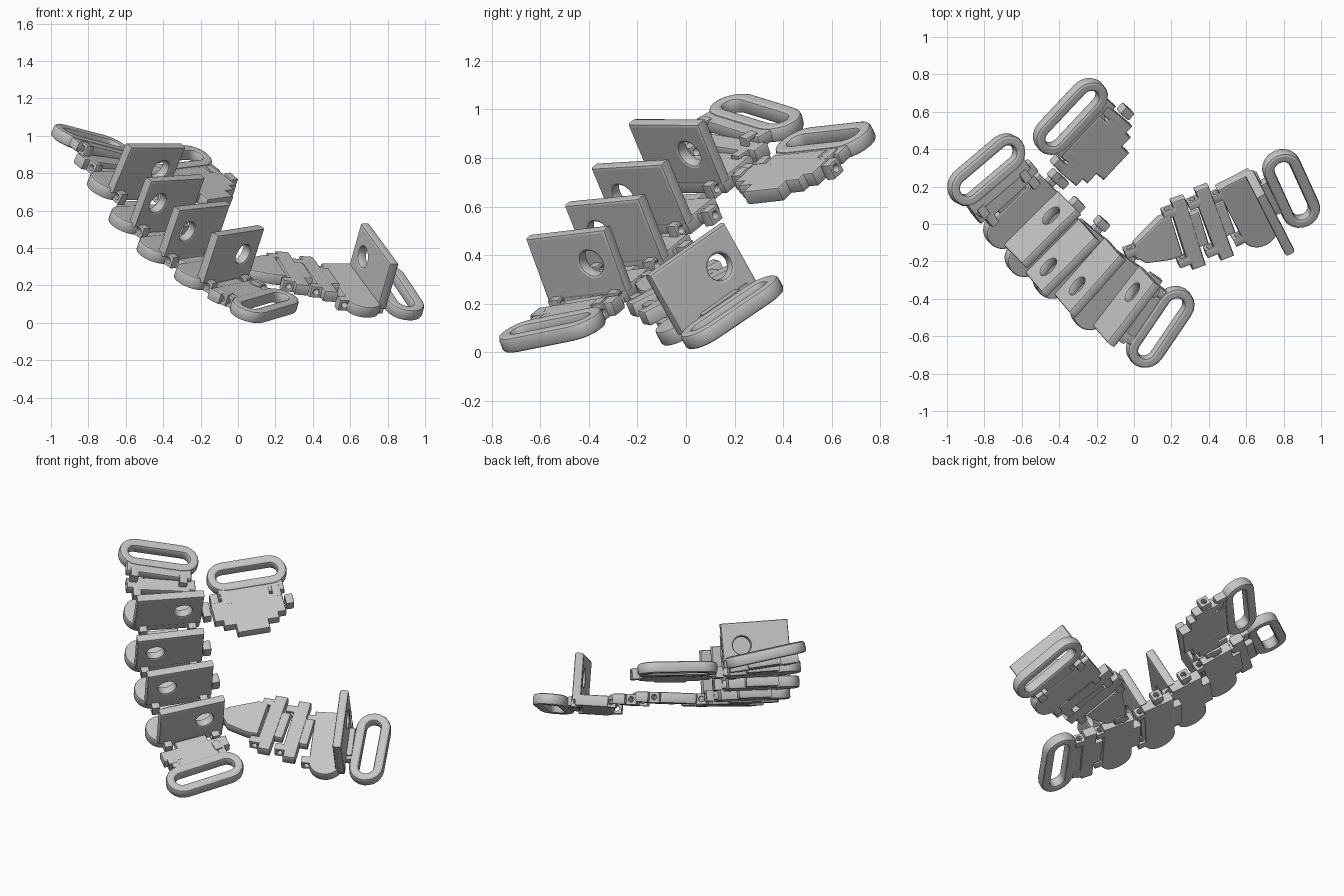
import bpy
from math import pi, sin, cos
from mathutils import Vector, Matrix

if "Cube" in bpy.data.objects:
    bpy.data.objects.remove(bpy.data.objects["Cube"])

grey = bpy.data.materials.new("plain grey")
grey.use_nodes = True
COLOUR = (0.56, 0.56, 0.56, 1)
grey.diffuse_color = COLOUR
grey.node_tree.nodes["Principled BSDF"].inputs["Base Color"].default_value = COLOUR


def frame(pos, u, n):
    """Axes of one link: u across, v along the chain, n out of the plate."""
    n = Vector(n).normalized()
    u = Vector(u)
    u = (u - n * u.dot(n)).normalized()
    return Vector(pos), u, n.cross(u), n


def slab(name, loops, thick, origin, x, y, bevel=0.01):
    """Flat outline (further loops are holes) made into a bevelled slab."""
    curve = bpy.data.curves.new(name, 'CURVE')
    curve.dimensions = '2D'
    curve.fill_mode = 'BOTH'
    for pts in loops:
        spline = curve.splines.new('POLY')
        spline.points.add(len(pts) - 1)
        for p, (a, b) in zip(spline.points, pts):
            p.co = (a, b, 0, 1)
        spline.use_cyclic_u = True
    curve.bevel_depth = bevel
    curve.bevel_resolution = 1
    curve.offset = -bevel
    curve.extrude = thick / 2 - bevel
    obj = bpy.data.objects.new(name, curve)
    bpy.context.collection.objects.link(obj)
    m = Matrix((x, y, x.cross(y))).transposed().to_4x4()
    m.translation = origin
    obj.matrix_world = m
    bpy.ops.object.select_all(action='DESELECT')
    obj.select_set(True)
    bpy.context.view_layer.objects.active = obj
    bpy.ops.object.convert(target='MESH')
    obj = bpy.context.object
    obj.data.materials.clear()
    obj.data.materials.append(grey)
    bpy.ops.object.shade_smooth_by_angle(angle=0.6)
    return obj


def rect(a0, a1, b0, b1):
    return [(a0, b0), (a1, b0), (a1, b1), (a0, b1)]


def circle(a, b, r, count=24):
    return [(a + r * cos(2 * pi * i / count), b + r * sin(2 * pi * i / count)) for i in range(count)]


def stadium(half, r, count=10):
    right = [(half + r * cos(t), r * sin(t)) for t in (pi * i / count - pi / 2 for i in range(count + 1))]
    return right + [(-a, -b) for a, b in right]


def ear(name, f, a, b, size=0.066):
    """Small hinge block with a pin hole, at (a, b) on the link."""
    p, u, v, n = f
    s = size / 2
    slab(name, [rect(-s, s, -s, s), circle(0, 0, 0.016, 12)], 0.05, p + u * a + v * b, v, n, 0.006)


def ears(name, f, b):
    for side in (-1, 1):
        ear(f"{name}_ear", f, side * 0.15, b)


def tab_plate(name, tab_pos, u, n, hole, side, plate_pos=None):
    """Rounded base plate with an upright pierced tab on one edge."""
    f = frame(tab_pos, u, n)
    p, u, v, n = f
    slab(f"{name}_tab", [rect(-0.205, 0.205, -0.145, 0.14), circle(hole, 0, 0.055)],
         0.055, p, u, n, 0.012)
    base = (Vector(plate_pos) if plate_pos else p - n * 0.16 - v * (0.08 * side), u, v, n)
    arc = [(-0.16 - 0.09 * cos(t), 0.1 * sin(t)) for t in (pi / 2 - pi * i / 14 for i in range(15))]
    if name.startswith("arm"):
        arc = [(-a, -b) for a, b in arc]
        outline = arc + [(-0.2, 0.1), (-0.2, -0.1)]
    else:
        outline = arc + [(0.2, -0.1), (0.2, 0.1)]
    slab(f"{name}_plate", [outline], 0.07, base[0], u, v)
    slab(f"{name}_tongue", [rect(-0.1, 0.1, 0.05, 0.155)], 0.06, base[0], u, v)
    ears(name, base, -0.115)
    if not name.startswith("arm"):
        slab(f"{name}_neck", [rect(0.18, 0.235, -0.025, 0.025)], 0.05, base[0], u, v)
        ear(f"{name}_side_ear", base, 0.25, 0)
    return base


def link(name, pos, u, n, half=0.21, depth=0.045):
    """Narrow connecting link with stepped ends."""
    f = frame(pos, u, n)
    p, u, v, n = f
    steps = [(-half, -depth * 0.7), (-half * 0.8, -depth * 0.7), (-half * 0.8, -depth), (half * 0.8, -depth),
             (half * 0.8, -depth * 0.7), (half, -depth * 0.7), (half, depth), (-half, depth)]
    slab(f"{name}_bar", [steps], 0.065, p, u, v)
    slab(f"{name}_tongue", [rect(-0.1, 0.1, 0, depth + 0.05)], 0.055, p, u, v)
    ears(name, f, -depth - 0.015)


def strap_loop(name, pos, u, n, side, base_half):
    """Slotted strap loop with a base reaching towards the chain."""
    f = frame(pos, u, n)
    p, u, v, n = f
    slab(f"{name}_ring", [stadium(0.14, 0.105), stadium(0.145, 0.044)], 0.07, p, u, v, 0.016)
    slab(f"{name}_base", [rect(-base_half, base_half, *sorted((side * 0.07, side * 0.155)))], 0.055, p, u, v)
    ears(name, f, side * 0.165)


# Main chain: four tabbed plates, from top to bottom
tab_plate("upper", (-0.49, -0.03, 0.83), (0.70, 0.71, -0.02), (0.36, -0.36, 0.86), 0.085, -1)
tab_plate("upper_middle", (-0.38, -0.18, 0.655), (0.71, 0.70, 0.06), (0.32, -0.37, 0.88), -0.09, -1)
tab_plate("lower_middle", (-0.235, -0.285, 0.505), (0.66, 0.74, 0.08), (0.30, -0.35, 0.88), -0.08, -1)
tab_plate("lower", (-0.04, -0.44, 0.37), (0.62, 0.77, 0.14), (0.29, -0.33, 0.90), 0.08, -1)

# Main chain ends
link("upper_link", (-0.69, 0.17, 0.84), (0.73, 0.67, -0.11), (0.38, -0.28, 0.87))
strap_loop("upper_loop", (-0.79, 0.29, 0.965), (0.74, 0.63, -0.2), (0.4, -0.2, 0.88), -1, 0.2)
link("lower_link", (0.0, -0.45, 0.165), (0.59, 0.79, 0.15), (0.27, -0.34, 0.9))
strap_loop("lower_loop", (0.14, -0.55, 0.092), (0.55, 0.81, 0.16), (0.25, -0.35, 0.9), 1, 0.14)

# Short side plate and its loop
U, N = (0.68, 0.725, 0.08), (0.331, -0.403, 0.833)
side = frame((-0.2, 0.4, 0.72), U, N)
cross = [(-0.22, -0.05), (-0.17, -0.05), (-0.17, -0.09), (-0.1, -0.09), (-0.1, -0.15), (0.1, -0.15),
         (0.1, -0.09), (0.17, -0.09), (0.17, -0.05), (0.22, -0.05), (0.22, 0.09), (0.15, 0.09),
         (0.15, 0.15), (-0.15, 0.15), (-0.15, 0.09), (-0.22, 0.09)]
slab("side_plate", [cross], 0.065, *side[:3])
for end in (-1, 1):
    ear("side_plate_ear", side, end * 0.255, 0.03)
    ear("side_plate_hinge", side, end * 0.19, 0.115)
strap_loop("side_loop", (-0.34, 0.575, 0.86), U, N, -1, 0.2)

# Long arm: angled joint, links, tabbed plate and loop
ARM_N = (0.22, -0.38, 0.9)
joint = frame((0.13, -0.09, 0.285), (0.28, -0.875, -0.39), ARM_N)
wedge = [(-0.13, 0.1), (0.12, 0.1), (0.12, 0.03), (0.09, -0.1), (0.03, -0.15), (-0.04, -0.13), (-0.13, 0.04)]
slab("arm_joint", [wedge], 0.065, *joint[:3])
ear("arm_joint_ear", joint, 0.0, -0.16)
link("arm_inner_link", (0.28, -0.045, 0.265), (0.28, -0.875, -0.39), ARM_N)
link("arm_outer_link", (0.42, 0.01, 0.235), (0.32, -0.86, -0.4), ARM_N, 0.22)
tab_plate("arm", (0.725, 0.06, 0.305), (0.4, -0.78, -0.475), (0.24, -0.47, 0.85), -0.09, 1, (0.605, 0.09, 0.185))
strap_loop("arm_loop", (0.84, 0.19, 0.165), (0.37, -0.81, -0.46), (0.24, -0.47, 0.85), -1, 0.1)
